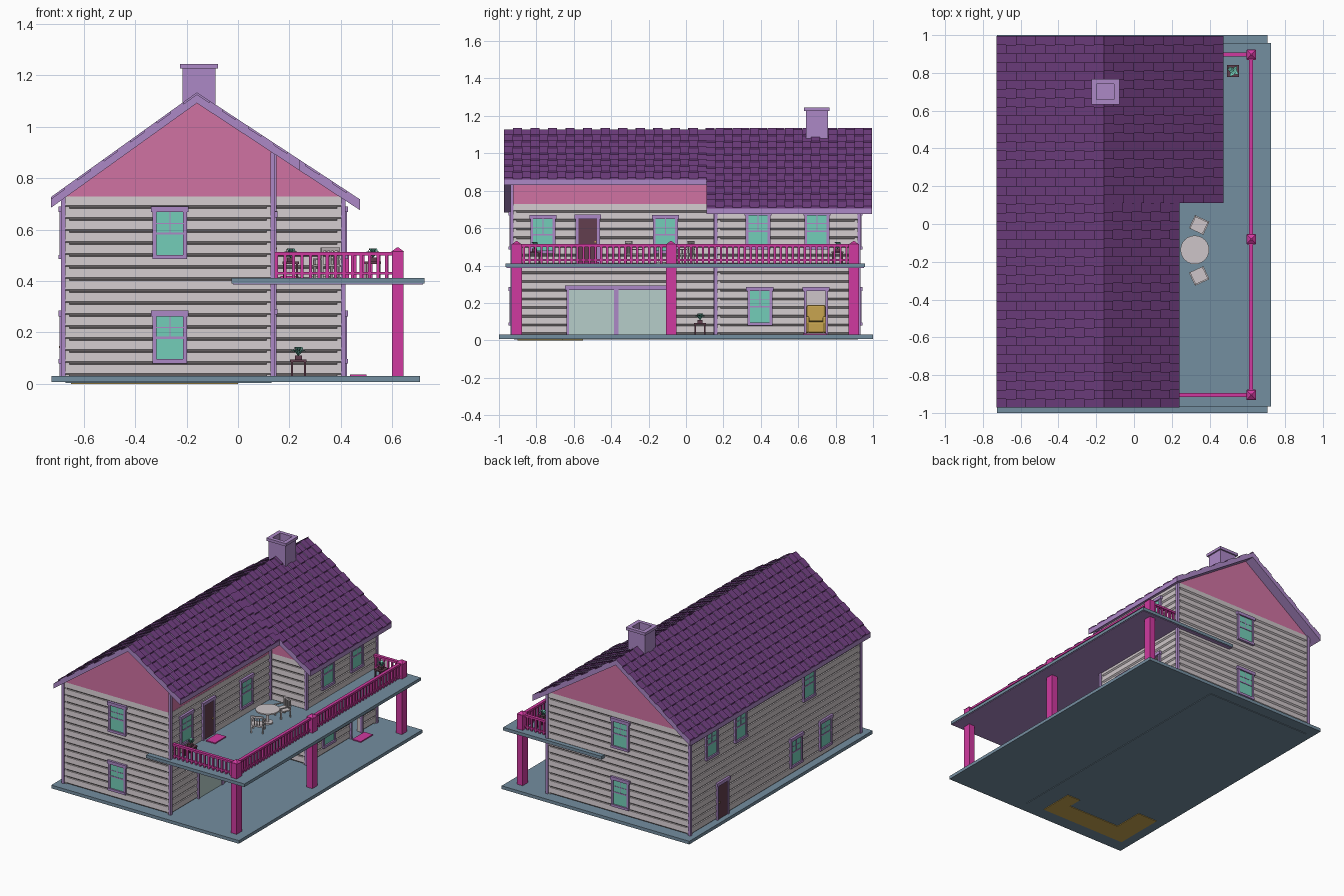
import bpy, bmesh, math
from mathutils import Vector, Matrix

if "Cube" in bpy.data.objects:
    bpy.data.objects.remove(bpy.data.objects["Cube"])

def material(name, r, g, b):
    m = bpy.data.materials.new(name)
    m.diffuse_color = [(c / 255 / 12.92 if c < 11 else ((c / 255 + .055) / 1.055) ** 2.4) for c in (r, g, b)] + [1]
    m.use_nodes = True
    m.node_tree.nodes["Principled BSDF"].inputs["Base Color"].default_value = m.diffuse_color
    return m

SIDING = material("pale siding", 205, 197, 200)
ROOF = material("purple shingle", 112, 62, 128)
TRIM = material("lavender trim", 172, 136, 198)
PINK = material("pink gable", 208, 114, 162)
TEAL = material("teal glass", 116, 206, 184)
SLATE = material("slate floor", 116, 142, 160)
MAGENTA = material("magenta post", 208, 58, 160)
MAROON = material("maroon wood", 98, 62, 78)
PALE = material("pale glass", 182, 206, 202)
GOLD = material("gold cloth", 200, 165, 80)

def finish(bm, name, *mats):
    bmesh.ops.recalc_face_normals(bm, faces=bm.faces)
    me = bpy.data.meshes.new(name)
    bm.to_mesh(me); bm.free()
    ob = bpy.data.objects.new(name, me)
    bpy.context.collection.objects.link(ob)
    for m in mats: me.materials.append(m)
    return ob

def add_box(bm, x0, x1, y0, y1, z0, z1):
    c = Matrix.Translation(((x0 + x1) / 2, (y0 + y1) / 2, (z0 + z1) / 2))
    bmesh.ops.create_cube(bm, size=1, matrix=c @ Matrix.Diagonal((x1 - x0, y1 - y0, z1 - z0, 1)))

def boxes(name, mat, *dims):
    bm = bmesh.new()
    for d in dims: add_box(bm, *d)
    return finish(bm, name, mat)

def add_prism(bm, a, b):
    """Closed solid between two matching point loops."""
    va, vb = [bm.verts.new(p) for p in a], [bm.verts.new(p) for p in b]
    bm.faces.new(va); bm.faces.new(vb)
    n = len(a)
    return [bm.faces.new((va[i], va[(i + 1) % n], vb[(i + 1) % n], vb[i])) for i in range(n)]

# A wall side is (axis of its outward normal, sign, plane position)
FRONT, BACK, LEFT, RIGHT = ('y', -1, -.93), ('y', 1, .925), ('x', -1, -.68), ('x', 1, .135)
WING_FRONT, WING_RIGHT = ('y', -1, .16), ('x', 1, .41)

def on_wall(side, u, d, z):
    axis, s, p = side
    return (p + s * d, u, z) if axis == 'x' else (u, p + s * d, z)

def wall_box(side, u0, u1, d0, d1, z0, z1):
    a, b = on_wall(side, u0, d0, z0), on_wall(side, u1, d1, z1)
    return [v for i in range(3) for v in sorted((a[i], b[i]))]

# Clapboard walls
BOARD = .7 / 15
def siding(name, side, u0, u1, z0=.03, z1=.73):
    n = max(1, round((z1 - z0) / BOARD)); h = (z1 - z0) / n
    prof = [(-.025, z0)]
    for i in range(n):
        z = z0 + i * h
        prof += [(-.008, z), (.004, z + .011), (0, z + h - .001)]
    prof.append((-.025, z1))
    bm = bmesh.new()
    add_prism(bm, [on_wall(side, u0, d, z) for d, z in prof], [on_wall(side, u1, d, z) for d, z in prof])
    finish(bm, name, SIDING)

siding("front_wall", FRONT, -.68, .135)
siding("back_wall", BACK, -.68, .41)
siding("left_wall", LEFT, -.93, .925)
siding("right_wall", RIGHT, -.93, .16)
siding("wing_front_wall", WING_FRONT, .135, .41)
siding("wing_wall_a", WING_RIGHT, .16, .64)
siding("wing_wall_b", WING_RIGHT, .75, .925)
siding("wing_wall_over_door", WING_RIGHT, .64, .75, .03 + 5 * BOARD, .73)

# Corner boards
for i, (x, y, top) in enumerate([(-.68, -.93, .74), (.135, -.93, .9), (-.68, .925, .74), (.41, .925, .74),
                                 (.41, .16, .74), (.14, .155, .9)]):
    boxes(f"corner_board_{i}", TRIM, (x - .009, x + .009, y - .009, y + .009, .03, top))

# Roof: ridge at x = RX, two slopes
RX, RZ = -.16, 1.122
def zr(x): return RZ - (.717 * (RX - x) if x < RX else .656 * (x - RX))

def cross(name, mat, xs, y0, y1, low):
    """Upright panel from height low up to the roof."""
    top = [(x, zr(x) - .018) for x in xs]
    pts = [(xs[0], low)] + top + [(xs[-1], low)]
    bm = bmesh.new()
    add_prism(bm, [(x, y0, z) for x, z in pts], [(x, y1, z) for x, z in pts])
    finish(bm, name, mat)
cross("front_gable", PINK, (-.675, RX, .135), -.93, -.915, .725)
cross("back_gable", PINK, (-.675, RX, .41), .91, .925, .725)
cross("wing_gable", PINK, (.135, .405), .16, .175, .725)
boxes("right_upper_band", PINK, (.12, .135, -.93, .16, .73, .905))

def roof_slope(name, xe, y0, y1, n, rows):
    bm = bmesh.new()
    sec = [(RX, RZ), (xe, zr(xe)), (xe, zr(xe) - .03), (RX, RZ - .03)]
    add_prism(bm, [(x, y0, z) for x, z in sec], [(x, y1, z) for x, z in sec])
    finish(bm, name + "_deck", TRIM)
    # staggered shingles with lavender flanks
    bm = bmesh.new()
    w = (y1 - y0) / n
    for i in range(n):
        for j in range(rows):
            a, b = RX + (xe - RX) * j / rows, RX + (xe - RX) * (j + 1) / rows
            t = .012 if (i + j) % 2 else .004
            q = [(a, zr(a) - .001), (b, zr(b) - .001), (b, zr(b) + t), (a, zr(a) + t)]
            add_prism(bm, [(x, y0 + i * w, z) for x, z in q], [(x, y0 + (i + 1) * w, z) for x, z in q])
    bm.normal_update()
    for f in bm.faces: f.material_index = 1 if abs(f.normal.y) > .9 else 0
    finish(bm, name + "_shingles", ROOF, TRIM)
roof_slope("left_roof", -.728, -.972, .995, 42, 11)
roof_slope("right_roof_front", .24, -.972, .11, 23, 8)
roof_slope("right_roof_wing", .475, .11, .995, 19, 12)

# Chimney, open at the top
cx, cy = -.152, .7
bm = bmesh.new()
for r0x, r0y, z0, z1 in ((.064, .058, .95, 1.226), (.074, .068, 1.226, 1.245)):
    for s in (-1, 1):
        xa, xb = sorted((cx + s * r0x, cx + s * .046)); ya, yb = sorted((cy + s * r0y, cy + s * .042))
        add_box(bm, xa, xb, cy - r0y, cy + r0y, z0, z1)
        add_box(bm, cx - .046, cx + .046, ya, yb, z0, z1)
add_box(bm, cx - .046, cx + .046, cy - .042, cy + .042, 1.0, 1.16)
finish(bm, "chimney", TRIM)

# Ground slab, floors and balcony
boxes("ground_slab", SLATE, (-.725, .707, -1, 1, .008, .03))
boxes("house_footing", SLATE, (-.67, .13, -.92, .92, .004, .012))
boxes("balcony_floor", SLATE, (-.025, .725, -.965, .957, .391, .412))
boxes("balcony_ceiling", TRIM, (-.02, .72, -.96, .952, .387, .391))
boxes("upper_floor", SLATE, (-.66, -.025, -.91, .905, .391, .412))

# Posts with pyramid caps
for i, y in enumerate((-.905, -.08, .897)):
    bm = bmesh.new()
    add_box(bm, .599, .643, y - .028, y + .028, .03, .515)
    m = Matrix.Translation((.621, y, .522)) @ Matrix.Rotation(math.pi / 4, 4, 'Z')
    bmesh.ops.create_cone(bm, cap_ends=True, segments=4, radius1=.036, radius2=.006, depth=.016, matrix=m)
    finish(bm, f"porch_post_{i}", MAGENTA)

# Railings
def railing(name, p, q):
    p, q = Vector(p), Vector(q)
    n = round((q - p).length / .032)
    bm = bmesh.new()
    for z0, z1, r in ((.425, .435, .007), (.5, .514, .011)):
        add_box(bm, p.x - r, q.x + r, p.y - r, q.y + r, z0, z1)
    for i in range(n + 1):
        c = p.lerp(q, i / n)
        add_box(bm, c.x - .006, c.x + .006, c.y - .006, c.y + .006, .412, .502)
    finish(bm, name, MAGENTA)
railing("side_railing", (.62, -.9), (.62, .89))
railing("front_railing", (.15, -.905), (.61, -.905))
railing("back_railing", (.425, .897), (.61, .897))

# Windows and doors
def frame(side, u, w, z0, z1, sill=True):
    h = w / 2
    parts = [(u - h, u - h + .015, 0, .014, z0, z1), (u + h - .015, u + h, 0, .014, z0, z1),
             (u - h - .006, u + h + .006, 0, .018, z1 - .022, z1)]
    if sill: parts.append((u - h, u + h, 0, .018, z0, z0 + .016))
    return [wall_box(side, *p) for p in parts]

def window(name, side, u, z0):
    z1 = z0 + .205; m0, m1 = z0 + .016, z1 - .022; mid = (m0 + m1) / 2
    bars = [(u - .056, u + .056, 0, .011, mid - .004, mid + .004),
            (u - .056, u + .056, 0, .010, mid + .038, mid + .042),
            (u - .002, u + .002, 0, .010, mid, m1)]
    boxes(name + "_frame", TRIM, *frame(side, u, .134, z0, z1), *[wall_box(side, *b) for b in bars])
    boxes(name + "_glass", TEAL, wall_box(side, u - .056, u + .056, 0, .008, m0, m1))

for i, (side, u, z) in enumerate([(FRONT, -.265, .485), (FRONT, -.265, .08), (BACK, -.152, .485), (BACK, -.152, .08),
        (LEFT, .7, .485), (LEFT, .385, .485), (LEFT, -.36, .485), (LEFT, -.22, .08), (LEFT, -.54, .08),
        (RIGHT, -.765, .465), (RIGHT, -.11, .465), (WING_RIGHT, .385, .485), (WING_RIGHT, .7, .485),
        (WING_RIGHT, .395, .08)]):
    window(f"window_{i}", side, u, z)

for n, side, u, z0, z1 in (("balcony", RIGHT, -.525, .412, .672), ("left", LEFT, .58, .03, .285)):
    boxes(n + "_door_frame", TRIM, *frame(side, u, .13, z0, z1, False))
    boxes(n + "_door", MAROON, wall_box(side, u - .052, u + .052, 0, .009, z0, z1 - .02))
    boxes(n + "_door_knob", GOLD, wall_box(side, u + .036, u + .044, .008, .016, z0 + .11, z0 + .118))
boxes("open_door_frame", TRIM, *frame(WING_RIGHT, .695, .13, .03, .285, False))

boxes("patio_door_frame", TRIM, *frame(RIGHT, -.36, .56, .03, .292, False),
      wall_box(RIGHT, -.385, -.36, 0, .014, .03, .28))
boxes("patio_door_glass", PALE, wall_box(RIGHT, -.63, -.09, 0, .009, .03, .275))

# Doormats
boxes("balcony_doormat", MAGENTA, (.165, .235, -.585, -.465, .412, .419))
boxes("porch_doormat", MAGENTA, (.435, .5, .625, .755, .03, .037))

# Inside: kitchen cabinets and armchair
boxes("kitchen_cabinets", GOLD, (-.65, .0, -.9, -.76, 0, .16), (-.65, -.5, -.76, -.55, 0, .16),
      (-.1, .0, -.76, -.66, 0, .16))
chair = boxes("armchair", GOLD, (.2, .32, .645, .745, .04, .1), (.2, .235, .645, .745, .1, .19),
              (.2, .32, .635, .66, .04, .13), (.2, .32, .73, .755, .04, .13))
bev = chair.modifiers.new("soft", 'BEVEL'); bev.width = .01; bev.segments = 2

# Balcony table and chairs
bm = bmesh.new()
for r, z0, z1 in ((.076, .497, .506), (.01, .42, .497), (.035, .412, .42)):
    bmesh.ops.create_cone(bm, cap_ends=True, segments=24, radius1=r, radius2=r, depth=z1 - z0,
                          matrix=Matrix.Translation((.322, -.137, (z0 + z1) / 2)))
finish(bm, "round_table", SIDING)

for i, (x, y, a) in enumerate([(.345, -.005, -25), (.345, -.275, 205)]):
    legs = [(sx * .036 - .004, sx * .036 + .004, sy * .034 - .004, sy * .034 + .004, 0, .075 if sy < 0 else .112)
            for sx in (-1, 1) for sy in (-1, 1)]
    arms = [(s * .038 - .004, s * .038 + .004, -.038, .038, .07, .076) for s in (-1, 1)]
    slats = [(k * .016 - .003, k * .016 + .003, .032, .037, .05, .11) for k in (-1, 0, 1)]
    ob = boxes(f"balcony_chair_{i}", SIDING, (-.04, .04, -.038, .038, .044, .052),
               (-.04, .04, .03, .038, .105, .118), *legs, *arms, *slats)
    ob.location = (x, y, .412); ob.rotation_euler.z = math.radians(a)

# Potted plants on stands
for i, (x, y, z) in enumerate([(.235, .075, .03), (.525, .81, .412), (.205, -.81, .412)]):
    legs = [(x + a * .025 - .004, x + a * .025 + .004, y + b * .025 - .004, y + b * .025 + .004, z, z + .06)
            for a in (-1, 1) for b in (-1, 1)]
    boxes(f"plant_stand_{i}", MAROON, (x - .032, x + .032, y - .032, y + .032, z + .055, z + .064),
          (x - .014, x + .014, y - .014, y + .014, z + .064, z + .08), *legs)
    bm = bmesh.new()
    for k in range(10):
        t = k * 2.4; r = .034 if k % 2 else .022
        d, s = Vector((math.cos(t), math.sin(t), 0)), Vector((-math.sin(t), math.cos(t), 0)) * .009
        o = Vector((x, y, z + .078)); up = Vector((0, 0, 1))
        m = o + d * r * .6 + up * (.026 if k % 2 else .036)
        bm.faces.new([bm.verts.new(p) for p in (o, m + s, o + d * r + up * .018, m - s)])
    finish(bm, f"plant_leaves_{i}", TEAL)
